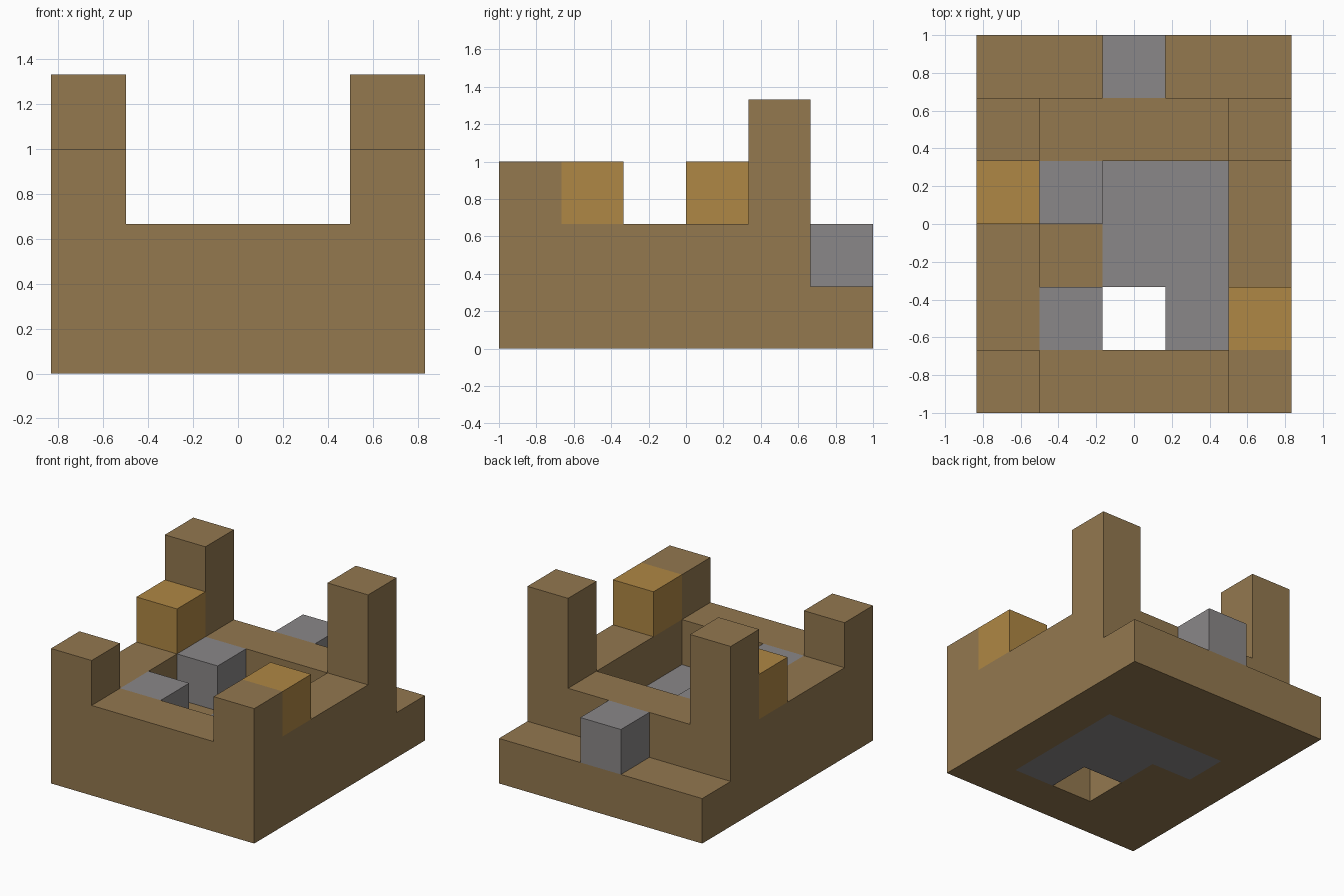
import bpy
import bmesh
from mathutils import Vector

CELL = 1 / 3
COLS, ROWS = 5, 6

default = bpy.data.objects.get("Cube")
if default:
    bpy.data.objects.remove(default, do_unlink=True)


def make_material(name, color):
    mat = bpy.data.materials.new(name)
    mat.use_nodes = True
    mat.diffuse_color = (*color, 1)
    bsdf = next(n for n in mat.node_tree.nodes if n.type == 'BSDF_PRINCIPLED')
    bsdf.inputs["Base Color"].default_value = (*color, 1)
    bsdf.inputs["Roughness"].default_value = 0.9
    return mat


brown = make_material("brown wood", (0.292, 0.188, 0.078))
amber = make_material("amber wood", (0.429, 0.242, 0.058))
gray = make_material("gray stone", (0.254, 0.242, 0.246))


def box(low, high):
    """All grid cells from low up to, not including, high."""
    return {(x, y, z)
            for x in range(low[0], high[0])
            for y in range(low[1], high[1])
            for z in range(low[2], high[2])}


# Each part is a set of cells: x from the right side, y from the front, z up
parts = {
    # Outer walls and the step behind them
    "front_wall": (brown, box((0, 0, 0), (5, 1, 2))),
    "right_wall": (brown, box((0, 1, 0), (1, 4, 2))),
    "left_wall": (brown, box((4, 1, 0), (5, 4, 2))),
    "back_wall": (brown, box((0, 4, 0), (5, 5, 2))),
    "back_step": (brown, box((0, 5, 0), (5, 6, 1))),
    # Corner posts
    "front_right_post": (brown, box((0, 0, 2), (1, 1, 3))),
    "front_left_post": (brown, box((4, 0, 2), (5, 1, 3))),
    "back_right_post": (brown, box((0, 4, 2), (1, 5, 4))),
    "back_left_post": (brown, box((4, 4, 2), (5, 5, 4))),
    # Amber blocks on the side walls
    "right_amber_block": (amber, box((0, 3, 2), (1, 4, 3))),
    "left_amber_block": (amber, box((4, 1, 2), (5, 2, 3))),
    # Sunken floor, with an open shaft at the front
    "brown_floor": (brown, box((1, 1, 0), (2, 3, 1))),
    "stone_floor": (gray, box((2, 2, 0), (4, 4, 1)) | box((3, 1, 0), (4, 2, 1))),
    # Stone blocks
    "front_stone_block": (gray, box((1, 1, 1), (2, 2, 2))),
    "inner_stone_block": (gray, box((1, 3, 0), (2, 4, 2))),
    "back_stone_block": (gray, box((2, 5, 1), (3, 6, 2))),
}

solid = set().union(*(cells for _, cells in parts.values()))


def build_part(name, mat, cells):
    """Make the outer skin of a part, without faces hidden by neighbours."""
    bm = bmesh.new()
    for cell in sorted(cells):
        for axis in range(3):
            for side in (-1, 1):
                step = Vector((0, 0, 0))
                step[axis] = side
                if tuple(int(c + s) for c, s in zip(cell, step)) in solid:
                    continue
                # Two tangents, ordered so that the face points outward
                u, v = Vector((0, 0, 0)), Vector((0, 0, 0))
                u[(axis + 1) % 3] = side
                v[(axis + 2) % 3] = 1
                middle = Vector(cell) + Vector((0.5, 0.5, 0.5)) + step / 2
                corners = [middle + (a * u + b * v) / 2
                           for a, b in ((-1, -1), (1, -1), (1, 1), (-1, 1))]
                bm.faces.new([bm.verts.new(
                    ((p.x - COLS / 2) * CELL, (p.y - ROWS / 2) * CELL, p.z * CELL))
                    for p in corners])
    bmesh.ops.remove_doubles(bm, verts=bm.verts, dist=0.001)
    mesh = bpy.data.meshes.new(name)
    bm.to_mesh(mesh)
    bm.free()
    mesh.materials.append(mat)
    bpy.context.collection.objects.link(bpy.data.objects.new(name, mesh))


for part_name, (part_mat, part_cells) in parts.items():
    build_part(part_name, part_mat, part_cells)
